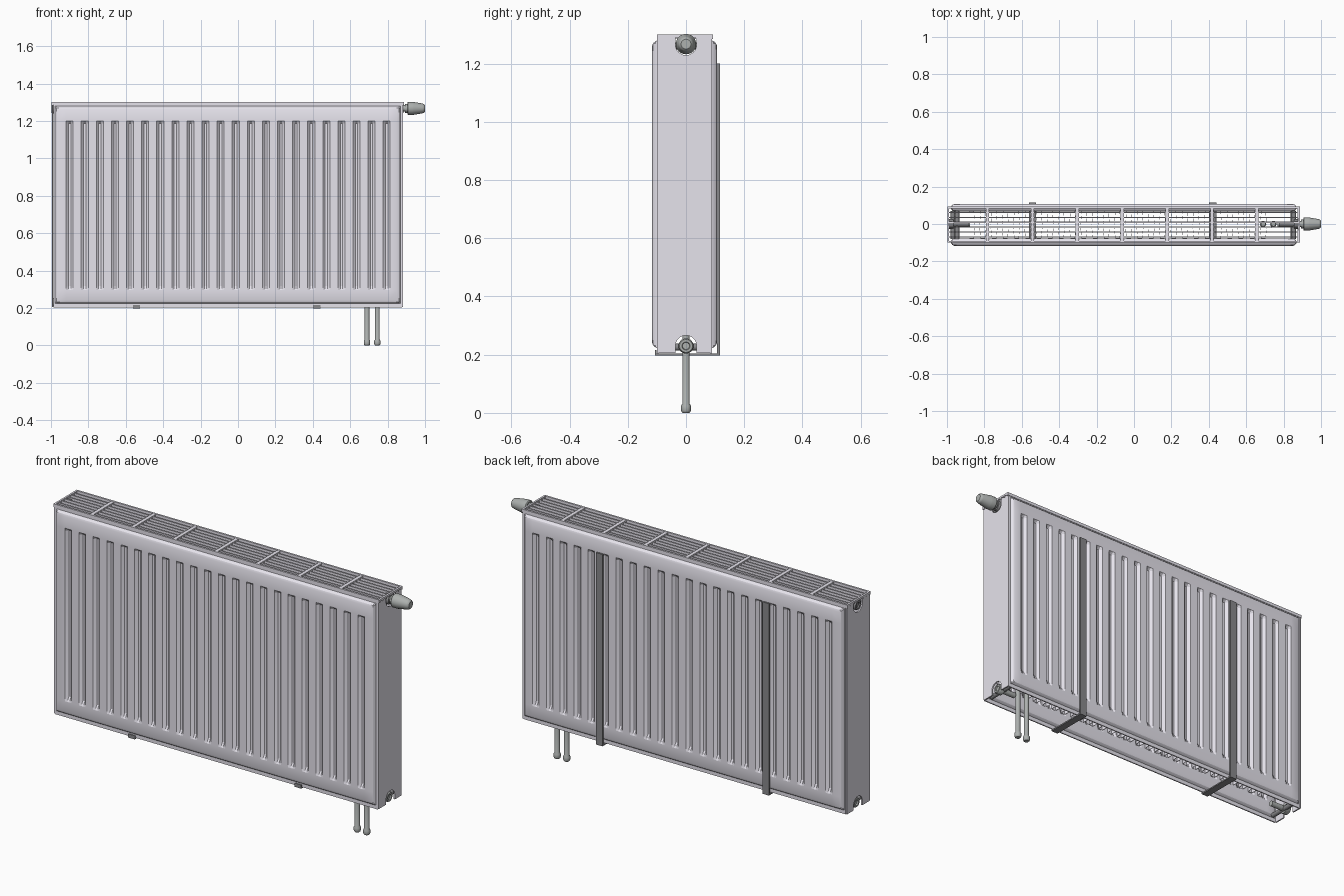
import bpy, bmesh, math
from mathutils import Vector, Matrix

if "Cube" in bpy.data.objects:
    bpy.data.objects.remove(bpy.data.objects["Cube"])

def material(name, rgb):
    m = bpy.data.materials.new(name)
    m.diffuse_color = (*rgb, 1)
    m.use_nodes = True
    m.node_tree.nodes["Principled BSDF"].inputs["Base Color"].default_value = m.diffuse_color
    return m

PAINT = material("pale_enamel", (0.79, 0.77, 0.84))
METAL = material("dull_metal", (0.42, 0.44, 0.43))
DARK = material("dark_metal", (0.25, 0.25, 0.26))

def finish(name, bm, mat, smooth=None):
    bmesh.ops.remove_doubles(bm, verts=bm.verts, dist=1e-5)
    bmesh.ops.recalc_face_normals(bm, faces=bm.faces)
    me = bpy.data.meshes.new(name)
    bm.to_mesh(me)
    bm.free()
    me.materials.append(mat)
    ob = bpy.data.objects.new(name, me)
    bpy.context.collection.objects.link(ob)
    if smooth:
        bpy.ops.object.select_all(action='DESELECT')
        ob.select_set(True)
        bpy.context.view_layer.objects.active = ob
        bpy.ops.object.shade_smooth_by_angle(angle=math.radians(smooth))
    return ob

def add_box(bm, x0, x1, y0, y1, z0, z1):
    m = Matrix.Translation(((x0 + x1) / 2, (y0 + y1) / 2, (z0 + z1) / 2))
    m = m @ Matrix.Diagonal((x1 - x0, y1 - y0, z1 - z0, 1))
    bmesh.ops.create_cube(bm, size=1, matrix=m)

def boxes(name, items, mat):
    bm = bmesh.new()
    for b in items:
        add_box(bm, *b)
    return finish(name, bm, mat)

def lathe(name, origin, axis, profile, mat, n=28):
    """Revolve (distance, radius) points about an axis through origin."""
    bm = bmesh.new()
    q = Vector((0, 0, 1)).rotation_difference(Vector(axis))
    rings = []
    for d, r in profile:
        rings.append([bm.verts.new(Vector(origin) + q @ Vector((
            r * math.cos(2 * math.pi * i / n), r * math.sin(2 * math.pi * i / n), d))) for i in range(n)])
    for a, b in zip(rings, rings[1:]):
        for i in range(n):
            j = (i + 1) % n
            bm.faces.new((a[i], a[j], b[j], b[i]))
    bm.faces.new(rings[0][::-1])
    bm.faces.new(rings[-1])
    return finish(name, bm, mat, 35)

def ramp(v, pts):
    for (a, ha), (b, hb) in zip(pts, pts[1:]):
        if v <= b:
            return ha + (hb - ha) * max(0, v - a) / (b - a)
    return pts[-1][1]

# Pressed panels: bulged sheets with 22 tapered vertical grooves
X0, X1, Z0, Z1 = -0.98, 0.87, 0.222, 1.28
FRONT, BACK = -0.097, 0.087
EDGE = [(0, 0), (0.003, 0.008), (0.010, 0.016), (0.02, 0.02)]
GROOVES = [-0.9 + i * 1.695 / 21 for i in range(22)]

def groove_depth(x, z):
    gx = max(ramp(abs(x - g), [(0.006, 1), (0.019, 0)]) for g in GROOVES)
    gz = min(ramp(z, [(0.295, 0), (0.318, 1)]), ramp(-z, [(-1.2, 0), (-1.187, 1)]))
    return 0.014 * gx * gz

def panel(name, y):
    ins = [e[0] for e in EDGE]
    xs = sorted([X0 + i for i in ins] + [X1 - i for i in ins]
                + [g + o for g in GROOVES for o in (-0.019, -0.006, 0.006, 0.019)])
    zs = sorted([Z0 + i for i in ins] + [Z1 - i for i in ins] + [0.295, 0.318, 1.187, 1.2])
    bm = bmesh.new()
    for side in (-1, 1):
        g = [[bm.verts.new((x, y + side * (ramp(min(x - X0, X1 - x, z - Z0, Z1 - z), EDGE)
              - groove_depth(x, z)), z)) for z in zs] for x in xs]
        for i in range(len(xs) - 1):
            for j in range(len(zs) - 1):
                bm.faces.new((g[i][j], g[i + 1][j], g[i + 1][j + 1], g[i][j + 1]))
    finish(name, bm, PAINT, 25)
    boxes(name + "_rim", [(X0 - .007, X1 + .007, y - .003, y + .003, 0.203, Z1 + .005)], PAINT)

panel("front_panel", FRONT)
panel("back_panel", BACK)

# Convector fins: square-wave sheets between the panels
def convector(name, y_out, y_in):
    bm = bmesh.new()
    pts, x = [], -0.88
    while x < 0.74:
        pts += [(x, y_out), (x + 0.024, y_out), (x + 0.030, y_in), (x + 0.054, y_in)]
        x += 0.06
    cols = [[bm.verts.new((px, py, z)) for z in (0.3, 1.2)] for px, py in pts]
    for a, b in zip(cols, cols[1:]):
        bm.faces.new((a[0], b[0], b[1], a[1]))
    ob = finish(name, bm, PAINT)
    ob.modifiers.new("thickness", 'SOLIDIFY').thickness = 0.002

convector("front_convector", -0.077, -0.022)
convector("back_convector", 0.067, -0.002)

# Side plates with round notches for the pipe connections
def side_plate(name, x, t):
    r, zt, zb = 0.036, 1.265, 0.23
    ys, ye = -0.098, 0.09
    prof = [(ys, 0.205), (-r, 0.205)]
    prof += [(-r * math.cos(math.pi * i / 16), zb + r * math.sin(math.pi * i / 16)) for i in range(17)]
    prof += [(r, 0.205), (ye, 0.205), (ye, 1.295), (r, 1.295)]
    prof += [(r * math.cos(math.pi * i / 16), zt - r * math.sin(math.pi * i / 16)) for i in range(17)]
    prof += [(-r, 1.295), (ys, 1.295)]
    bm = bmesh.new()
    f = bm.faces.new([bm.verts.new((x, y, z)) for y, z in prof])
    ext = bmesh.ops.extrude_face_region(bm, geom=[f])['geom']
    bmesh.ops.translate(bm, vec=(t, 0, 0), verts=[v for v in ext if isinstance(v, bmesh.types.BMVert)])
    finish(name, bm, PAINT)

side_plate("left_side_plate", -0.995, 0.007)
side_plate("right_side_plate", 0.882, -0.007)

# Top grille: frame, long bars and cross bars
GX0, GX1, GY0, GY1 = -0.998, 0.887, -0.1, 0.093
boxes("grille_frame", [(GX0, GX1, GY0, GY0 + .01, 1.284, 1.3), (GX0, GX1, GY1 - .01, GY1, 1.284, 1.3),
                       (GX0, GX0 + .01, GY0, GY1, 1.29, 1.3), (GX1 - .01, GX1, GY0, GY1, 1.29, 1.3)], PAINT)
bars = [(GX0, GX1, y - .003, y + .003, 1.285, 1.297)
        for y in [GY0 + .005 + i * (GY1 - GY0 - .01) / 7 for i in range(1, 7)]]
bars += [(x - .009, x + .009, GY0, GY1, 1.286, 1.299) for x in [-0.783 + 0.24 * i for i in range(7)]]
boxes("grille_bars", bars, PAINT)

# Connection tubes, sockets and plugs at the corners
for nm, x, sx, z in (("left_top", -0.996, 1, 1.265), ("left_bottom", -0.988, 1, 0.23),
                     ("right_bottom", 0.878, -1, 0.23), ("right_top", 0.885, -1, 1.265)):
    lathe(nm + "_plug", (x, 0, z), (sx, 0, 0),
          [(0.006, 0.009), (0.006, 0.012), (0, 0.014), (0, 0.022), (0.006, 0.026), (0.03, 0.026),
           (0.03, 0.014), (0.11, 0.014)], DARK if nm.endswith("top") else METAL)
    for k in ((0.028, 0.05) if nm == "left_top" else (0.03,)):
        lathe(nm + "_cross_tube", (x + sx * k, -0.08, z - .004), (0, 1, 0),
              [(0, 0.012), (0.15, 0.012)], DARK, 16)

# Thermostat head on the right
lathe("thermostat_head", (0.875, 0, 1.267), (1, 0, 0),
      [(0, 0.017), (0.018, 0.017), (0.018, 0.024), (0.03, 0.024), (0.03, 0.031), (0.034, 0.035),
       (0.06, 0.035), (0.064, 0.034), (0.112, 0.026), (0.12, 0.023), (0.125, 0.017)], METAL, 32)

# Supply pipes with end nuts
for i, x in enumerate((0.69, 0.745)):
    lathe(f"supply_pipe_{i + 1}", (x, 0, 0), (0, 0, 1),
          [(0, 0.012), (0.003, 0.015), (0.008, 0.017), (0.024, 0.017), (0.032, 0.0125), (0.27, 0.0125)],
          METAL, 20)

# Wall brackets: back strip, foot under the body and front lip
for nm, x in (("left", -0.542), ("right", 0.421)):
    a, b = x - .019, x + .019
    boxes(nm + "_wall_bracket", [(a, b, 0.107, 0.116, 0.197, 1.2), (a, b, -0.106, 0.116, 0.197, 0.204),
                                 (a, b, -0.106, -0.101, 0.197, 0.216)], DARK)
